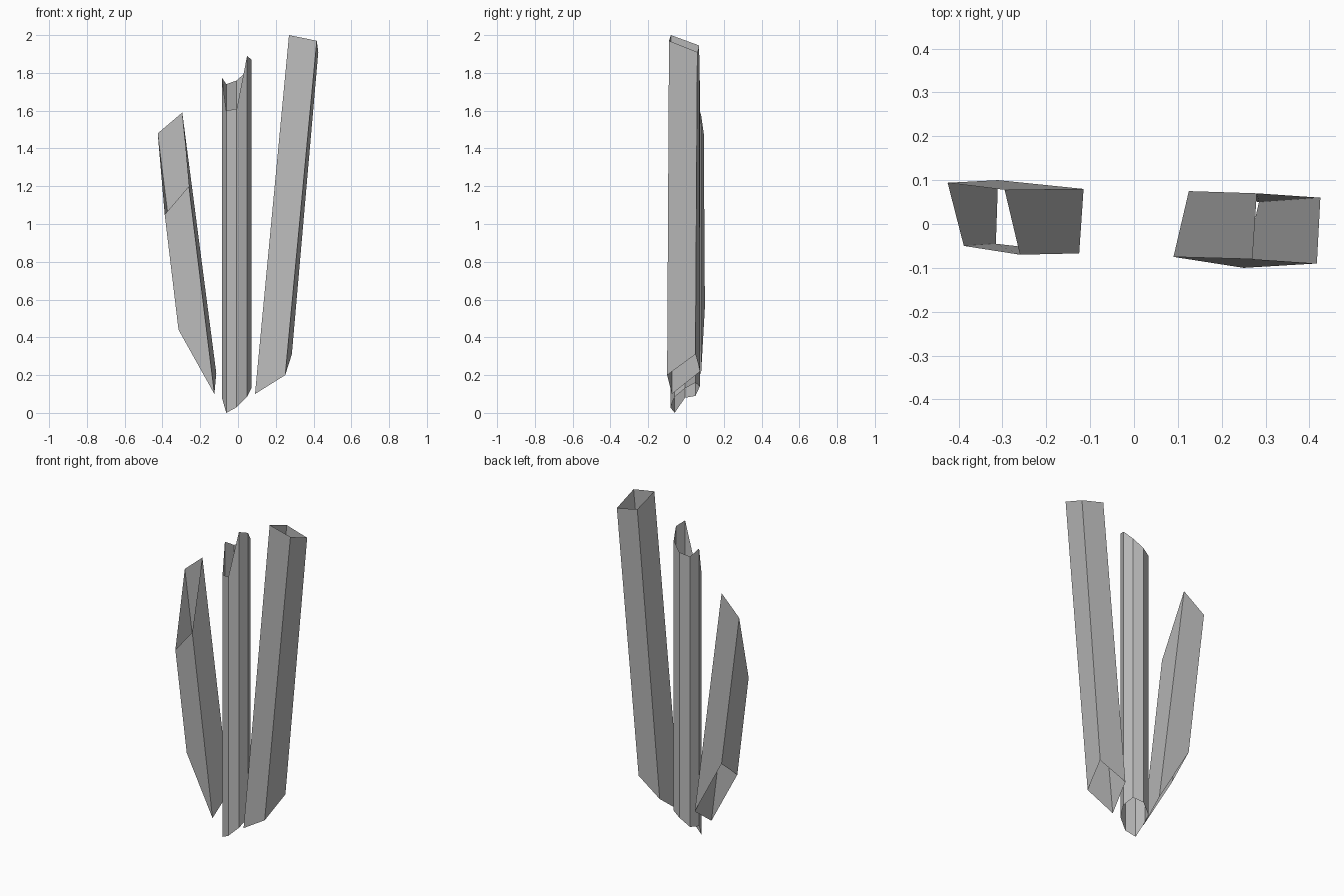
import bpy, bmesh
from math import cos, sin, radians

cube = bpy.data.objects.get("Cube")
if cube:
    bpy.data.objects.remove(cube)

grey = bpy.data.materials.new("plain grey")
grey.use_nodes = True
grey.diffuse_color = (0.5, 0.5, 0.5, 1)
grey.node_tree.nodes["Principled BSDF"].inputs["Base Color"].default_value = (0.5, 0.5, 0.5, 1)


def open_tube(name, bottom, top):
    """Thin open tube between two rims listed anticlockwise from above."""
    bm = bmesh.new()
    low = [bm.verts.new(p) for p in bottom]
    high = [bm.verts.new(p) for p in top]
    n = len(low)
    for i in range(n):
        j = (i + 1) % n
        bm.faces.new((low[i], low[j], high[j], high[i]))
    mesh = bpy.data.meshes.new(name)
    bm.to_mesh(mesh)
    bm.free()
    mesh.materials.append(grey)
    obj = bpy.data.objects.new(name, mesh)
    bpy.context.collection.objects.link(obj)
    return obj


# Upright eight-sided tube with jagged ends, heights go round from +x
def ring(heights, radius=0.078, cx=-0.007, cy=-0.005):
    return [(cx + radius * cos(radians(45 * i)), cy + radius * sin(radians(45 * i)), z)
            for i, z in enumerate(heights)]


open_tube("centre_tube",
          ring([0.13, 0.16, 0.14, 0.09, 0.08, 0.0, 0.03, 0.085]),
          ring([1.87, 1.81, 1.76, 1.74, 1.775, 1.60, 1.61, 1.89]))

# Leaning square tubes, corners: front -x, front +x, back +x, back -x
open_tube("left_tube",
          [(0.09, -0.075, 0.10), (0.25, -0.10, 0.20), (0.285, 0.05, 0.31), (0.125, 0.075, 0.22)],
          [(0.27, -0.08, 2.0), (0.417, -0.09, 1.97), (0.425, 0.06, 1.91), (0.28, 0.07, 1.945)])

open_tube("right_tube",
          [(-0.315, -0.045, 0.44), (-0.125, -0.067, 0.10), (-0.115, 0.08, 0.21), (-0.31, 0.10, 0.56)],
          [(-0.388, -0.05, 1.05), (-0.26, -0.07, 1.20), (-0.295, 0.078, 1.59), (-0.425, 0.094, 1.48)])
